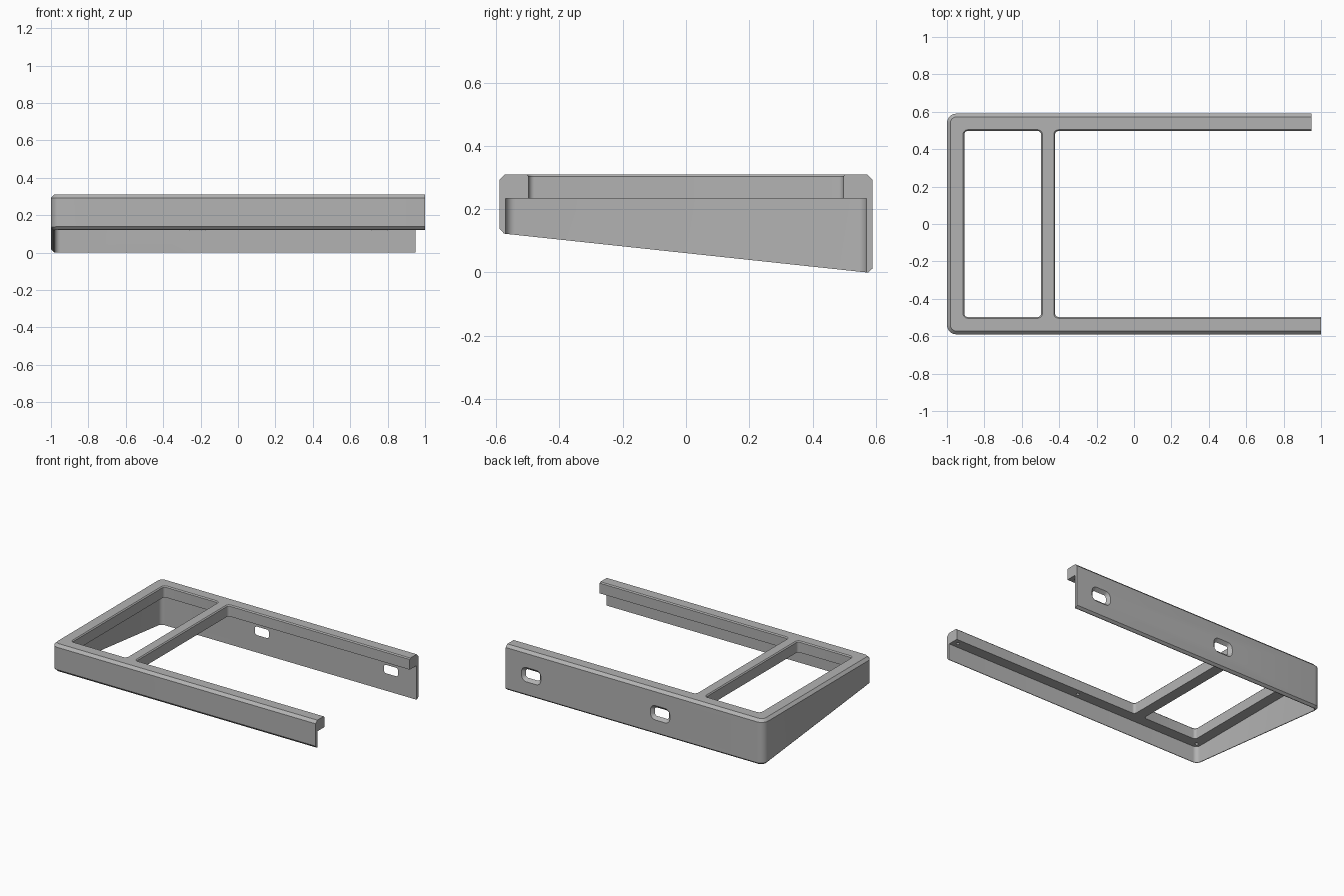
import bpy
import bmesh
import math
from mathutils import Vector

cube = bpy.data.objects.get("Cube")
if cube:
    bpy.data.objects.remove(cube, do_unlink=True)

TOP = 0.31           # top of the frame
SHELF = 0.233        # underside of the rails
HALF = 0.59          # half depth of the frame
WALL = 0.02          # skirt thickness

grey = bpy.data.materials.new("matte grey")
grey.use_nodes = True
COLOUR = (0.45, 0.45, 0.45, 1)
grey.diffuse_color = COLOUR
grey.node_tree.nodes["Principled BSDF"].inputs["Base Color"].default_value = COLOUR


def rounded_rect(x0, x1, y0, y1, r, steps=6):
    """Outline of a rectangle with round corners."""
    corners = ((x1 - r, y1 - r), (x0 + r, y1 - r), (x0 + r, y0 + r), (x1 - r, y0 + r))
    return [(cx + r * math.cos(a), cy + r * math.sin(a))
            for i, (cx, cy) in enumerate(corners)
            for a in [(i + k / steps) * math.pi / 2 for k in range(steps + 1)]]


def ring_solid(name, x0, x1, y0, y1, radius, levels, place=lambda x, y, z: (x, y, z)):
    """Solid made of stacked rounded rectangles, one per (inset, height)."""
    bm = bmesh.new()
    rings = []
    for inset, z in levels:
        outline = rounded_rect(x0 + inset, x1 - inset, y0 + inset, y1 - inset,
                               max(radius - inset, 0.004))
        rings.append([bm.verts.new(place(x, y, z)) for x, y in outline])
    for low, high in zip(rings, rings[1:]):
        for i in range(len(low)):
            j = (i + 1) % len(low)
            bm.faces.new((low[i], low[j], high[j], high[i]))
    bm.faces.new(rings[0])
    bm.faces.new(rings[-1])
    bmesh.ops.recalc_face_normals(bm, faces=bm.faces)
    mesh = bpy.data.meshes.new(name)
    bm.to_mesh(mesh)
    bm.free()
    obj = bpy.data.objects.new(name, mesh)
    bpy.context.collection.objects.link(obj)
    mesh.materials.append(grey)
    return obj


def sloped_base(x, y, z):
    """Tilt the lower edge so that the skirt deepens towards the back."""
    return (x, y, z + 0.061 - 0.107 * y if z < 0.1 else z)


# Outer body with chamfered top and bottom edges and a sloping base
frame = ring_solid("bracket_frame", -1, 1.2, -HALF, HALF, 0.05,
                   [(0.015, 0), (0, 0.015), (0, TOP - 0.018), (0.018, TOP)], sloped_base)
bpy.context.view_layer.objects.active = frame
frame.select_set(True)


def cut(cutter):
    cutter.hide_render = True
    mod = frame.modifiers.new("cut", "BOOLEAN")
    mod.operation = "DIFFERENCE"
    mod.solver = "EXACT"
    mod.object = cutter
    bpy.ops.object.modifier_apply(modifier=mod.name)
    bpy.data.objects.remove(cutter, do_unlink=True)


# Hollow below the rails, leaving a thin skirt on three sides
inner = HALF - WALL
cut(ring_solid("hollow", -1 + WALL, 1.4, -inner, inner, 0.03, [(0, -0.2), (0, SHELF)]))

# Closed window and open bay on either side of the crossbar, with eased top edges
for x0, x1 in ((-0.907, -0.497), (-0.422, 1.5)):
    cut(ring_solid("opening", x0, x1, -0.497, 0.497, 0.018,
                   [(0, 0.1), (0, TOP - 0.007), (-0.008, TOP + 0.001), (-0.008, TOP + 0.1)]))

# Square rail ends, the back rail a little shorter
for x0, y0, y1 in ((1, -1, 0.1), (0.95, 0, 1)):
    cut(ring_solid("end_trim", x0, 1.6, y0, y1, 0.01, [(0, -0.3), (0, 0.6)]))

# Flared slots through the back skirt
for x in (-0.218, 0.757):
    cut(ring_solid("slot", x - 0.073, x + 0.073, 0.099, 0.197, 0.036,
                   [(0.02, 0.53), (0.02, inner), (0, HALF), (0, 0.65)],
                   lambda u, v, w: (u, w, v)))

# Blind screw holes in the underside of both rails
for side, xs in ((-1, (-0.95, 0.0, 0.96)), (1, (-0.95, 0.0, 0.91))):
    for x in xs:
        y, r = side * 0.535, 0.011
        cut(ring_solid("screw_hole", x - r, x + r, y - r, y + r, r, [(0, 0.18), (0, 0.275)]))

bpy.ops.object.shade_smooth_by_angle(angle=math.radians(30))
